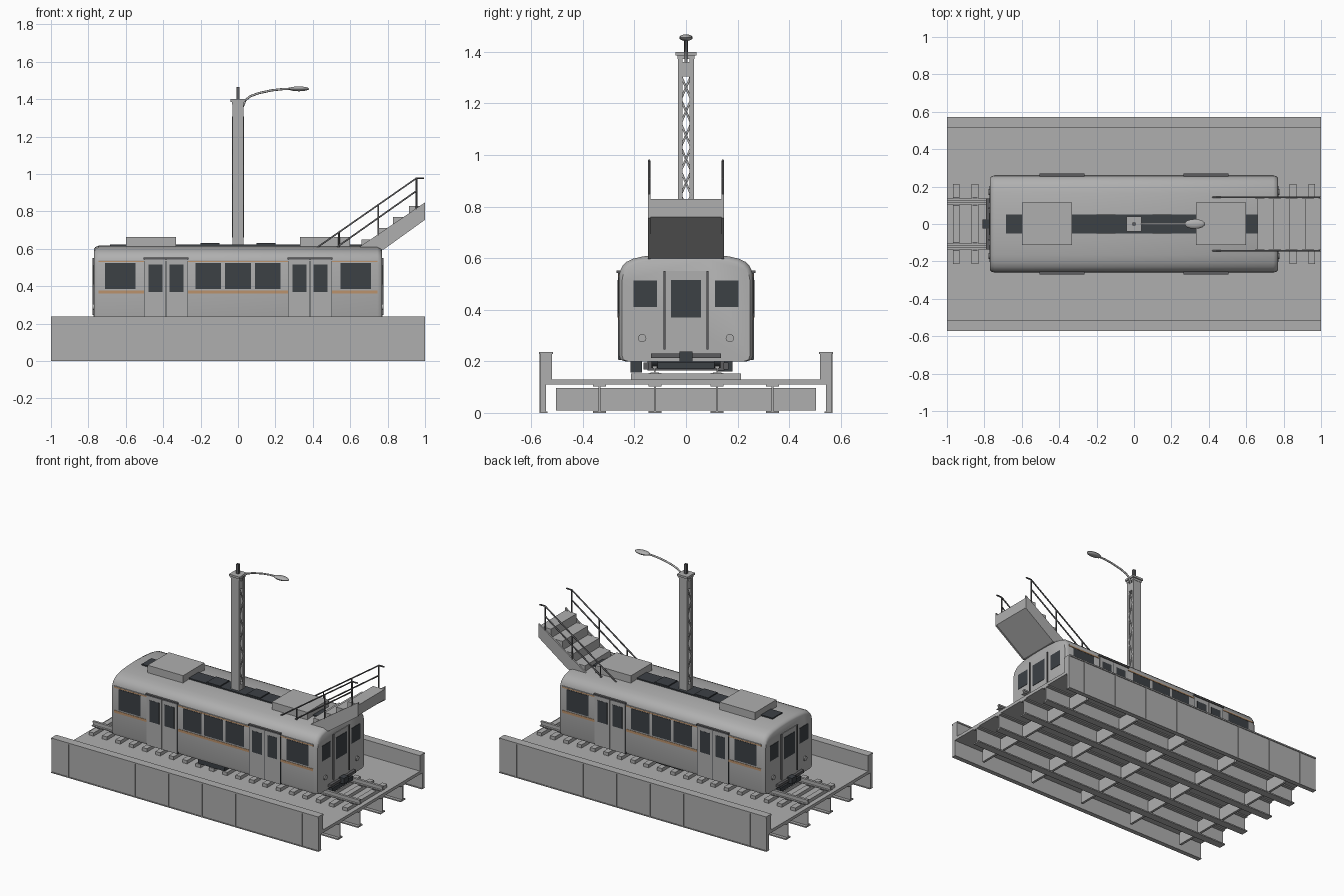
import bpy, bmesh, math
from mathutils import Vector

if "Cube" in bpy.data.objects:
    bpy.data.objects.remove(bpy.data.objects["Cube"])


def material(name, rgb):
    m = bpy.data.materials.new(name)
    m.diffuse_color = (*rgb, 1)
    m.use_nodes = True
    m.node_tree.nodes["Principled BSDF"].inputs["Base Color"].default_value = m.diffuse_color
    return m


GREY = material("light grey", (0.43, 0.43, 0.43))
DARK = material("dark glass", (0.045, 0.052, 0.06))
STEEL = material("dark steel", (0.11, 0.11, 0.115))
ORANGE = material("orange stripe", (0.50, 0.29, 0.15))


def finish(name, bm, mat, smooth=False):
    bmesh.ops.recalc_face_normals(bm, faces=bm.faces[:])
    me = bpy.data.meshes.new(name)
    bm.to_mesh(me)
    bm.free()
    me.materials.append(mat)
    ob = bpy.data.objects.new(name, me)
    bpy.context.collection.objects.link(ob)
    if smooth:
        bpy.ops.object.select_all(action='DESELECT')
        ob.select_set(True)
        bpy.context.view_layer.objects.active = ob
        bpy.ops.object.shade_smooth_by_angle(angle=math.radians(35))
    return ob


def boxes(name, mat, items):
    """One object from boxes given as (x0, x1, y0, y1, z0, z1)."""
    bm = bmesh.new()
    for x0, x1, y0, y1, z0, z1 in items:
        vs = bmesh.ops.create_cube(bm, size=1)["verts"]
        for v in vs:
            v.co = Vector(((x0 + x1) / 2 + v.co.x * (x1 - x0),
                           (y0 + y1) / 2 + v.co.y * (y1 - y0),
                           (z0 + z1) / 2 + v.co.z * (z1 - z0)))
    return finish(name, bm, mat)


def both(items):
    """Repeat boxes on the other side of y = 0."""
    return items + [(a, b, -d, -c, e, f) for a, b, c, d, e, f in items]


def ends(items):
    """Repeat boxes on the other side of x = 0."""
    return items + [(-b, -a, c, d, e, f) for a, b, c, d, e, f in items]


def rods(name, mat, paths, r, sides=6):
    cu = bpy.data.curves.new(name, 'CURVE')
    cu.dimensions = '3D'
    cu.bevel_depth = r
    cu.bevel_resolution = 1 if sides < 8 else 2
    cu.use_fill_caps = True
    for pts in paths:
        sp = cu.splines.new('POLY')
        sp.points.add(len(pts) - 1)
        for p, c in zip(sp.points, pts):
            p.co = (*c, 1)
    cu.materials.append(mat)
    ob = bpy.data.objects.new(name, cu)
    bpy.context.collection.objects.link(ob)


def extrude_y(name, mat, profile, spans):
    """Extrude an (x, z) outline over each y span."""
    bm = bmesh.new()
    for y0, y1 in spans:
        f = bm.faces.new([bm.verts.new((x, y0, z)) for x, z in profile])
        g = bmesh.ops.extrude_face_region(bm, geom=[f])["geom"]
        for v in g:
            if isinstance(v, bmesh.types.BMVert):
                v.co.y = y1
    return finish(name, bm, mat)


# Bridge: deck, edge girders, stringers and cross beams
boxes("bridge_deck", GREY, [(-1, 1, -.53, .53, .11, .13)])
boxes("edge_girder", GREY, both([
    (-1, 1, .542, .565, 0, .23), (-1, 1, .52, .545, .11, .23),
    (-1, 1, .515, .571, .228, .237), (-1, 1, .538, .569, 0, .006)]))
boxes("girder_rib", GREY, both([(-.879 + .25 * i, -.871 + .25 * i, .56, .569, .004, .23)
                                for i in range(8)]))
beams = []
for y in (.12, .335):
    beams += [(-1, 1, y - .004, y + .004, .004, .112),
              (-1, 1, y - .025, y + .025, 0, .008),
              (-1, 1, y - .025, y + .025, .103, .111)]
boxes("stringer", GREY, both(beams))
boxes("cross_beam", GREY, [(-.8 + .4 * i - .008, -.8 + .4 * i + .008, -.505, .505, .01, .096)
                           for i in range(5)])

# Track
boxes("sleeper", GREY, [(-.95 + .1 * i - .018, -.95 + .1 * i + .018, -.213, .213, .13, .152)
                        for i in range(20)])
boxes("rail", GREY, both([(-1, 1, .105, .137, .151, .156), (-1, 1, .118, .124, .155, .175),
                          (-1, 1, .113, .129, .172, .182)]))
boxes("tie_plate", STEEL, both([(-.95 + .1 * i - .014, -.95 + .1 * i + .014, .095, .145, .15, .154)
                                for i in range(20)]))

# Car body: lofted cross-section with tucked-in ends
half = [(.235, .2), (.254, .206), (.26, .225), (.26, .525), (.256, .55), (.246, .57),
        (.23, .586), (.205, .598), (.165, .607), (.09, .614)]
section = half + [(0, .617)] + [(-y, z) for y, z in reversed(half)]
bm = bmesh.new()
rings = []
for x, s in ((-.77, .955), (-.763, .98), (-.745, 1), (.745, 1), (.763, .98), (.77, .955)):
    rings.append([bm.verts.new((x, y * s, .2 + (z - .2) * s)) for y, z in section])
n = len(section)
for a, b in zip(rings, rings[1:]):
    for i in range(n):
        bm.faces.new((a[i], a[(i + 1) % n], b[(i + 1) % n], b[i]))
bm.faces.new(rings[0])
bm.faces.new(rings[-1])
finish("car_body", bm, GREY, True)

# Car sides: windows, doors, stripes
boxes("side_window", DARK, both(ends([(.547, .71, .255, .2625, .385, .525),
                                      (.09, .228, .255, .2625, .385, .525)]) +
                                [(-.07, .07, .255, .2625, .385, .525)]))
boxes("door_frame", DARK, both(ends([(.267, .503, .254, .2615, .205, .55)])))
boxes("door_leaf", GREY, both(ends([(.271, .383, .254, .2635, .207, .543),
                                    (.387, .499, .254, .2635, .207, .543)])))
boxes("door_window", DARK, both(ends([(.292, .365, .257, .265, .37, .515),
                                      (.405, .478, .257, .265, .37, .515)])))
boxes("door_gutter", STEEL, both(ends([(.265, .505, .25, .27, .543, .553)])))
boxes("side_stripe", ORANGE, both([(x0, x1, .255, .2625, z0, z1)
                                   for x0, x1 in ((-.745, -.503), (-.267, .267), (.503, .745))
                                   for z0, z1 in ((.36, .376), (.528, .536))]))
boxes("eave_trim", GREY, both([(-.745, .745, .252, .262, .536, .54)]))

# Car ends: windows, door, lamps, coupler
boxes("end_window", DARK, ends(both([(.765, .7725, .112, .204, .41, .514)]) +
                               [(.767, .7755, -.058, .058, .37, .516)]))
boxes("end_door", GREY, ends([(.765, .7735, -.078, .078, .215, .55)]))
boxes("end_grab_bar", STEEL, ends(both([(.768, .778, .08, .087, .245, .55)])))
bm = bmesh.new()
for sx in (-1, 1):
    for y in (-.17, .17):
        r = bmesh.ops.create_cone(bm, cap_ends=True, segments=16, radius1=.016,
                                  radius2=.016, depth=.012)
        for v in r["verts"]:
            v.co = Vector((sx * .772 + v.co.z, y + v.co.x, .29 + v.co.y))
finish("end_lamp", bm, GREY, True)
boxes("end_buffer", STEEL, ends([(.76, .79, -.135, .135, .212, .23)]))
boxes("coupler", DARK, ends([(.76, .81, -.025, .025, .2, .238), (.7, .785, -.11, .11, .17, .198)]))

# Running gear
boxes("bogie_frame", STEEL, ends(both([(.35, .66, .145, .165, .168, .195)]) +
                                 [(.46, .55, -.15, .15, .165, .2)]))
bm = bmesh.new()
for x in (-.6, -.41, .41, .6):
    for y in (-.122, .122):
        r = bmesh.ops.create_cone(bm, cap_ends=True, segments=20, radius1=.04,
                                  radius2=.04, depth=.025)
        for v in r["verts"]:
            v.co = Vector((x + v.co.x, y + v.co.z, .215 + v.co.y))
finish("wheel", bm, DARK, True)
boxes("underfloor_box", DARK, [(-.15, .05, -.215, -.17, .156, .202), (-.1, .1, .12, .18, .16, .202),
                               (-.3, .3, -.1, .1, .17, .202)])

# Roof: dark walkway, hatches, air units
boxes("roof_walkway", DARK, [(-.685, .66, -.052, .052, .605, .623)])
boxes("walkway_panel", DARK, ends([(.1, .2, -.05, .05, .62, .63)]))
boxes("air_unit", GREY, ends([(.332, .598, -.113, .115, .6, .662)]))

# Lattice pole: two plates with zigzag lacing between
boxes("pole_plate", GREY, both([(-.03, .03, .024, .031, .6, 1.385),
                                (.022, .03, .014, .03, .6, 1.385),
                                (-.03, -.022, .014, .03, .6, 1.385)]))
boxes("pole_cap", GREY, [(-.04, .04, -.04, .04, 1.386, 1.4), (-.033, .033, -.033, .033, 1.372, 1.387),
                         (-.029, .029, -.025, .025, 1.305, 1.36), (-.029, .029, -.025, .025, .6, .66)])
rods("pole_lacing", GREY, [[(x, s * (.02 if i % 2 else -.02), .66 + i * .0926) for i in range(8)]
                           for x, s in ((-.026, 1), (.026, -1))], .005)
boxes("pole_finial", STEEL, [(-.008, .008, -.008, .008, 1.4, 1.465)])

# Street lamp
rods("lamp_arm", GREY, [[(.025, 0, 1.36), (.04, 0, 1.395), (.065, 0, 1.415), (.11, 0, 1.432),
                         (.18, 0, 1.447), (.24, 0, 1.454), (.3, 0, 1.456)]], .006, 8)
bm = bmesh.new()
bmesh.ops.create_uvsphere(bm, u_segments=16, v_segments=8, radius=1)
for v in bm.verts:
    v.co = Vector((.325 + v.co.x * .055, v.co.y * .026, 1.455 + v.co.z * .013))
finish("lamp_head", bm, GREY, True)

# Stairs rising from the roof
steps = [(.66, .59)]
for k in range(4):
    steps += [(.66 + .085 * k, .65 + .06 * k), (.745 + .085 * k, .65 + .06 * k)]
extrude_y("stair_flight", GREY, steps + [(1, .76), (.78, .6)], [(-.137, .137)])
extrude_y("stair_stringer", GREY, [(.635, .6), (1, .848), (1, .755), (.78, .597)],
          [(-.147, -.137), (.137, .147)])
rails, posts = [], []
for y in (-.143, .143):
    rails += [[(.42, y, .605), (.955, y, .978), (.995, y, .978)],
              [(.53, y, .61), (.955, y, .91)]]
    posts += [[(.955, y, .81), (.955, y, .978)], [(.54, y, .6), (.54, y, .688)],
              [(.75, y, .67), (.75, y, .835)]]
rods("stair_handrail", STEEL, rails, .005)
rods("stair_post", STEEL, posts, .005)
